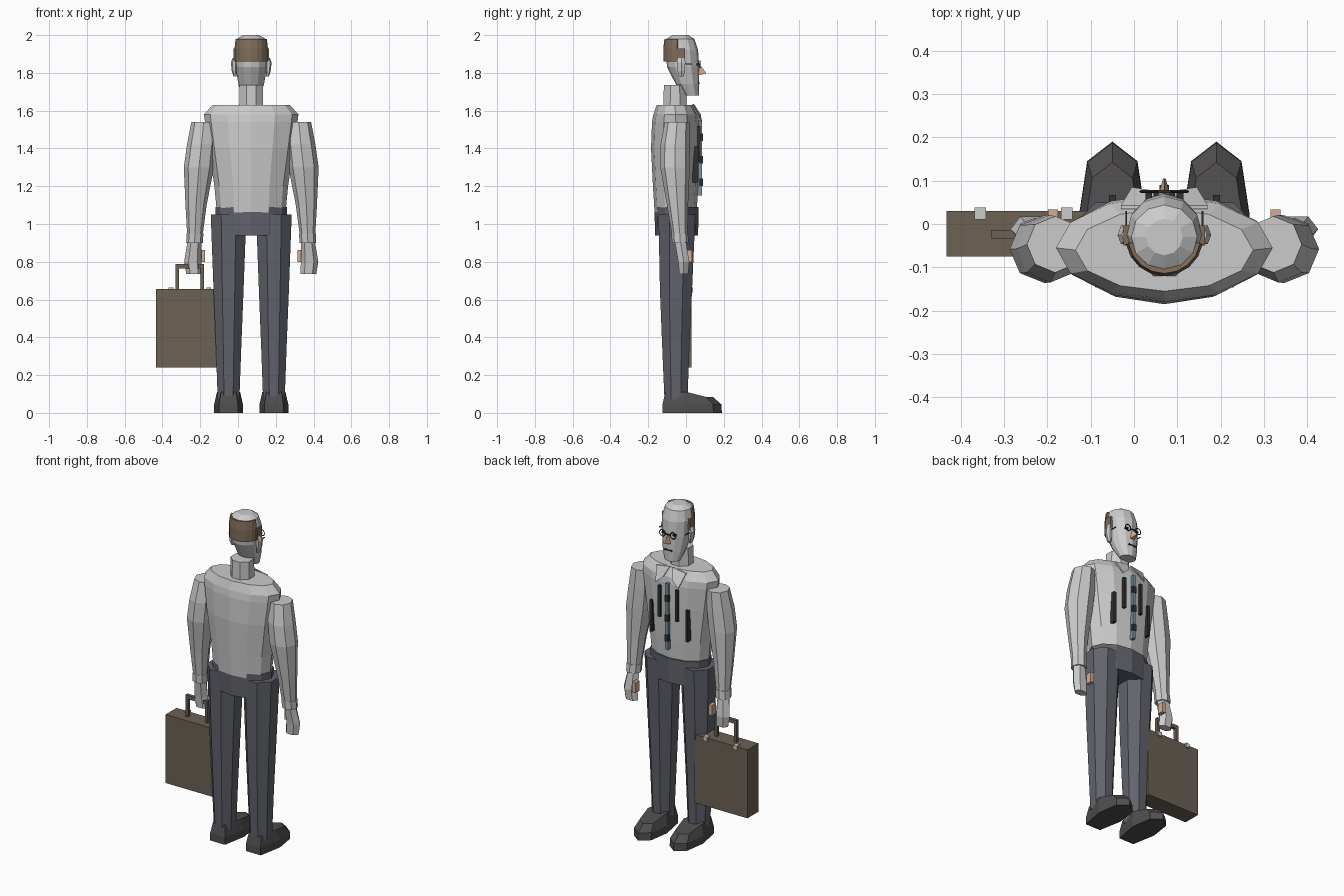
import bpy, bmesh
from math import sin, cos, pi, radians
from mathutils import Matrix, Vector

if "Cube" in bpy.data.objects:
    bpy.data.objects.remove(bpy.data.objects["Cube"])

CX = 0.07  # body centre line; the figure faces +y


def material(name, rgb):
    m = bpy.data.materials.new(name)
    m.diffuse_color = (*rgb, 1)
    m.use_nodes = True
    m.node_tree.nodes["Principled BSDF"].inputs["Base Color"].default_value = m.diffuse_color
    return m


DARK = material("dark_cloth", (0.12, 0.125, 0.15))
SHOE = material("shoe_leather", (0.08, 0.075, 0.075))
CASE = material("case_leather", (0.15, 0.12, 0.09))
HAIR = material("hair", (0.22, 0.15, 0.10))
SKIN = material("skin", (0.65, 0.42, 0.30))
LIGHT = material("white_cloth", (0.75, 0.78, 0.78))
BLUE = material("tie_blue", (0.2, 0.3, 0.38))
BLACK = material("black", (0.03, 0.03, 0.03))


def finish(name, bm, mat=None):
    bmesh.ops.recalc_face_normals(bm, faces=bm.faces[:])
    me = bpy.data.meshes.new(name)
    bm.to_mesh(me)
    bm.free()
    ob = bpy.data.objects.new(name, me)
    bpy.context.collection.objects.link(ob)
    if mat:
        me.materials.append(mat)
    return ob


def loft(name, rings, mat=None):
    bm = bmesh.new()
    loops = [[bm.verts.new(p) for p in r] for r in rings]
    n = len(loops[0])
    for a, b in zip(loops, loops[1:]):
        for i in range(n):
            j = (i + 1) % n
            bm.faces.new((a[i], a[j], b[j], b[i]))
    bm.faces.new(loops[0])
    bm.faces.new(loops[-1])
    return finish(name, bm, mat)


def tube(name, rows, n, mat=None, side=1, phase=0.0):
    """Rows of z, x offset, y, x radius, y radius; side mirrors about the body."""
    return loft(name, [[(CX + side * (x + rx * cos(2 * pi * (i + phase) / n)),
                         y + ry * sin(2 * pi * (i + phase) / n), z) for i in range(n)]
                       for z, x, y, rx, ry in rows], mat)


def box(name, lo, hi, mat=None):
    lo, hi = Vector(lo), Vector(hi)
    bm = bmesh.new()
    bmesh.ops.create_cube(bm, size=1, matrix=Matrix.Translation((lo + hi) / 2)
                          @ Matrix.Diagonal((*(hi - lo), 1)))
    return finish(name, bm, mat)


# Torso, pelvis, neck and head
tube("torso", [(1.04, 0, -.055, .18, .11), (1.2, 0, -.055, .195, .12), (1.4, 0, -.057, .225, .128),
               (1.54, 0, -.055, .245, .125), (1.58, 0, -.055, .25, .118),
               (1.63, 0, -.06, .205, .095)], 12)
tube("pelvis", [(.94, 0, -.05, .185, .114), (1.09, 0, -.05, .19, .117)], 12, DARK)
tube("neck", [(1.58, 0, -.058, .07, .068), (1.735, 0, -.058, .066, .064)], 8, phase=.5)
tube("head", [(1.68, 0, .03, .048, .038), (1.74, 0, .008, .068, .062), (1.83, 0, -.015, .083, .085),
              (1.92, 0, -.023, .088, .087), (1.98, 0, -.03, .076, .074), (2.0, 0, -.03, .042, .042)], 12)

# Hair band round the back of the head
bm = bmesh.new()
arc = [radians(190 + 20 * i) for i in range(9)]
cols = [[bm.verts.new((CX + .084 * k * cos(a), -.03 + .084 * k * sin(a), z))
         for z, k in ((1.86, 1.0), (1.93, 1.0), (1.98, .93))] for a in arc]
for a, b in zip(cols, cols[1:]):
    for i in range(2):
        bm.faces.new((a[i], b[i], b[i + 1], a[i + 1]))
hair = finish("back_hair", bm, HAIR)
mod = hair.modifiers.new("thickness", 'SOLIDIFY')
mod.thickness = .012
mod.offset = 0

# Face
loft("nose", [[(CX - .016, .06, 1.785), (CX + .016, .06, 1.785), (CX, .06, 1.86)],
              [(CX - .003, .105, 1.797), (CX + .003, .105, 1.797), (CX, .105, 1.803)]], SKIN)
box("mouth", (CX - .025, .055, 1.744), (CX + .025, .073, 1.75), BLACK)
box("glasses_bridge", (CX - .02, .072, 1.841), (CX + .02, .078, 1.846), BLACK)

for s, side in ((-1, "left"), (1, "right")):
    def mbox(name, x0, x1, y0, y1, z0, z1, mat=None):
        xs = sorted((CX + s * x0, CX + s * x1))
        return box(f"{side}_{name}", (xs[0], y0, z0), (xs[1], y1, z1), mat)

    # Ears, sideburns and glasses
    tube(side + "_ear", [(1.78, .085, -.025, .008, .014), (1.81, .09, -.025, .013, .022),
                         (1.855, .092, -.025, .016, .025), (1.88, .088, -.025, .01, .018)], 6, side=s)
    mbox("sideburn", .078, .094, -.05, -.004, 1.86, 1.93, HAIR)
    bpy.ops.mesh.primitive_torus_add(location=(CX + s * .036, .075, 1.845), rotation=(pi / 2, 0, 0),
                                     major_radius=.019, minor_radius=.003,
                                     major_segments=12, minor_segments=4)
    rim = bpy.context.object
    rim.name = side + "_glasses_rim"
    rim.data.materials.append(BLACK)
    mbox("eye", .028, .044, .055, .071, 1.84, 1.85, BLACK)
    mbox("glasses_arm", .086, .09, -.02, .03, 1.845, 1.85, BLACK)

    # Collar point and jacket strips
    loft(side + "_collar", [[(CX + s * x, y + d, z) for x, y, z in
                             ((.01, .035, 1.635), (.1, .035, 1.62), (.075, .077, 1.54), (.03, .07, 1.58))]
                            for d in (0, .008)], LIGHT)
    mbox("lapel_strip", .05, .066, .05, .077, 1.33, 1.52, BLACK)
    mbox("jacket_strip", .112, .128, .035, .067, 1.22, 1.41, BLACK)

    # Arm, cuff and hand
    tube(side + "_arm", [(.94, .298, -.033, .041, .041), (1.1, .292, -.045, .056, .056),
                         (1.3, .277, -.058, .08, .078), (1.42, .263, -.057, .077, .078),
                         (1.54, .252, -.047, .065, .065)], 8, side=s)
    tube(side + "_cuff", [(.9, .3, -.03, .044, .044), (.95, .298, -.033, .045, .044)], 8, LIGHT, s)
    tube(side + "_hand", [(.735, .302, -.012, .042, .027), (.8, .309, -.012, .046, .034),
                          (.91, .3, -.03, .037, .034)], 6, side=s)
    mbox("thumb", .245, .268, -.005, .033, .8, .862, SKIN)

    # Leg and shoe
    tube(side + "_leg", [(.07, .12, -.053, .062, .066), (.35, .12, -.054, .073, .078),
                         (.65, .12, -.053, .086, .092), (1.05, .12, -.048, .102, .106)],
         8, DARK, s, .5)
    outline = [(-.05, -.125), (.05, -.125), (.077, .02), (.058, .145), (0, .19), (-.058, .145), (-.077, .02)]
    loft(side + "_shoe", [[(CX + s * .12 + x * k, -.05 + (y + .05) * k, z if y < .1 else min(z, top))
                           for x, y in outline] for k, z, top in ((1, 0, 0), (.99, .045, .045), (.8, .11, .085))],
         SHOE)

# Tie down the front
box("tie", (CX - .009, .05, 1.15), (CX + .009, .086, 1.55), BLUE)
for i in range(3):
    box(f"button_{i}", (CX - .011, .07, 1.2 + i * .12), (CX + .011, .09, 1.24 + i * .12), BLACK)

# Briefcase with handle and latches
box("briefcase", (-.433, -.075, .24), (-.077, .03, .655), CASE)
HX = -.255
box("handle_grip", (HX - .075, -.034, .765), (HX + .075, -.014, .787), CASE)
for s in (-1, 1):
    box("handle_post", (HX + s * .066 - .009, -.034, .65), (HX + s * .066 + .009, -.014, .77), CASE)
    box("latch", (HX + s * .1 - .013, .01, .637), (HX + s * .1 + .013, .038, .663), None)
